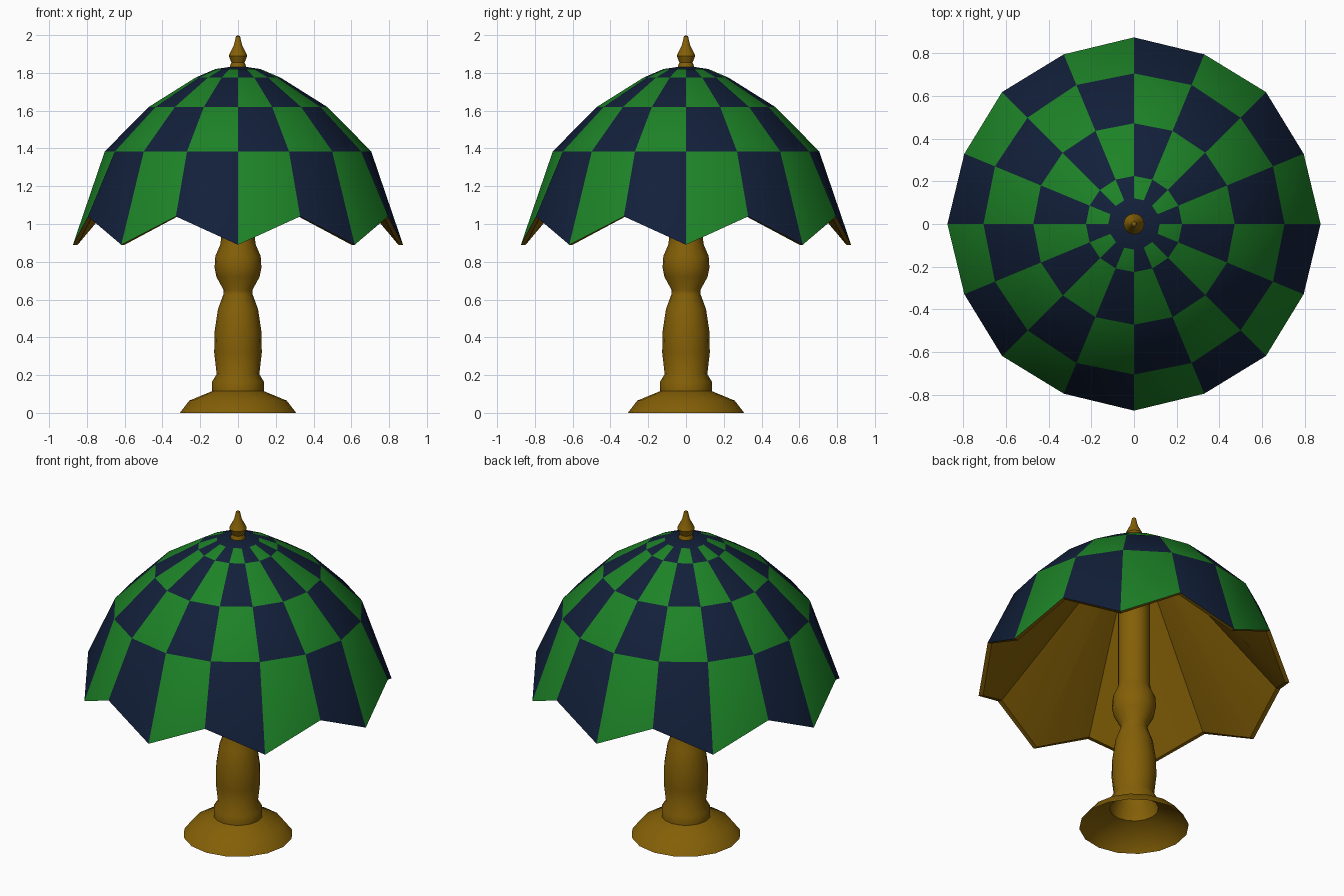
import bpy, bmesh
from math import cos, sin, pi, radians

if "Cube" in bpy.data.objects:
    bpy.data.objects.remove(bpy.data.objects["Cube"])

SIDES = 16


def material(name, rgb):
    m = bpy.data.materials.new(name)
    m.diffuse_color = (*rgb, 1)
    m.use_nodes = True
    m.node_tree.nodes["Principled BSDF"].inputs["Base Color"].default_value = m.diffuse_color
    return m


green = material("green_glass", (0.012, 0.225, 0.02))
navy = material("navy_glass", (0.006, 0.014, 0.042))
brass = material("brass", (0.23, 0.115, 0.002))


def finish(name, bm, mats, angle):
    mesh = bpy.data.meshes.new(name)
    bm.to_mesh(mesh)
    bm.free()
    for m in mats:
        mesh.materials.append(m)
    ob = bpy.data.objects.new(name, mesh)
    bpy.context.collection.objects.link(ob)
    bpy.context.view_layer.objects.active = ob
    ob.select_set(True)
    bpy.ops.object.shade_smooth_by_angle(angle=radians(angle))
    ob.select_set(False)
    return ob


def ring(bm, even, odd=None):
    """Ring of vertices from (radius, height), optionally alternating."""
    out = []
    for i in range(SIDES):
        r, z = odd if odd and i % 2 else even
        a = 2 * pi * i / SIDES
        out.append(bm.verts.new((r * cos(a), r * sin(a), z)))
    return out


def bridge(bm, low, high, mat_at=lambda i: 0):
    for i in range(SIDES):
        j = (i + 1) % SIDES
        f = bm.faces.new((low[i], low[j], high[j], high[i]))
        f.material_index = mat_at(i)


def cap(bm, last, z, mat=0):
    tip = bm.verts.new((0, 0, z))
    for i in range(SIDES):
        f = bm.faces.new((last[i], last[(i + 1) % SIDES], tip))
        f.material_index = mat


def lathe(name, profile, tip):
    bm = bmesh.new()
    rings = [ring(bm, p) for p in profile]
    for low, high in zip(rings, rings[1:]):
        bridge(bm, low, high)
    cap(bm, rings[-1], tip)
    return finish(name, bm, [brass], 42)


# turned stand with a hollow foot
lathe("stand", [(0.308, 0), (0.258, 0.065), (0.137, 0.115), (0.137, 0.165),
                (0.113, 0.205), (0.126, 0.32), (0.124, 0.43), (0.106, 0.55),
                (0.078, 0.625), (0.076, 0.65), (0.114, 0.72), (0.124, 0.77),
                (0.12, 0.83), (0.094, 0.89), (0.09, 0.92), (0.09, 1.79)], 1.79)

# finial above the shade
lathe("finial", [(0.042, 1.815), (0.042, 1.838), (0.035, 1.855), (0.049, 1.89),
                 (0.043, 1.905), (0.022, 1.945), (0.011, 1.993)], 2.0)

# checkered shade: faceted dome outside with a zigzag rim
bm = bmesh.new()
rings = [ring(bm, (0.874, 0.89), (0.86, 1.04))]
for p in [(0.705, 1.385), (0.472, 1.62), (0.225, 1.775), (0.12, 1.82)]:
    rings.append(ring(bm, p))
for k, (low, high) in enumerate(zip(rings, rings[1:])):
    bridge(bm, low, high, lambda i, k=k: (i + k) % 2)
cap(bm, rings[-1], 1.838, 1)

# straight brass cone lining inside, joined along the rim
inner_rim = ring(bm, (0.849, 0.89), (0.835, 1.04))
inner_top = ring(bm, (0.1, 1.79))
bridge(bm, inner_rim, rings[0], lambda i: 2)
bridge(bm, inner_top, inner_rim, lambda i: 2)
finish("shade", bm, [green, navy, brass], 30)
